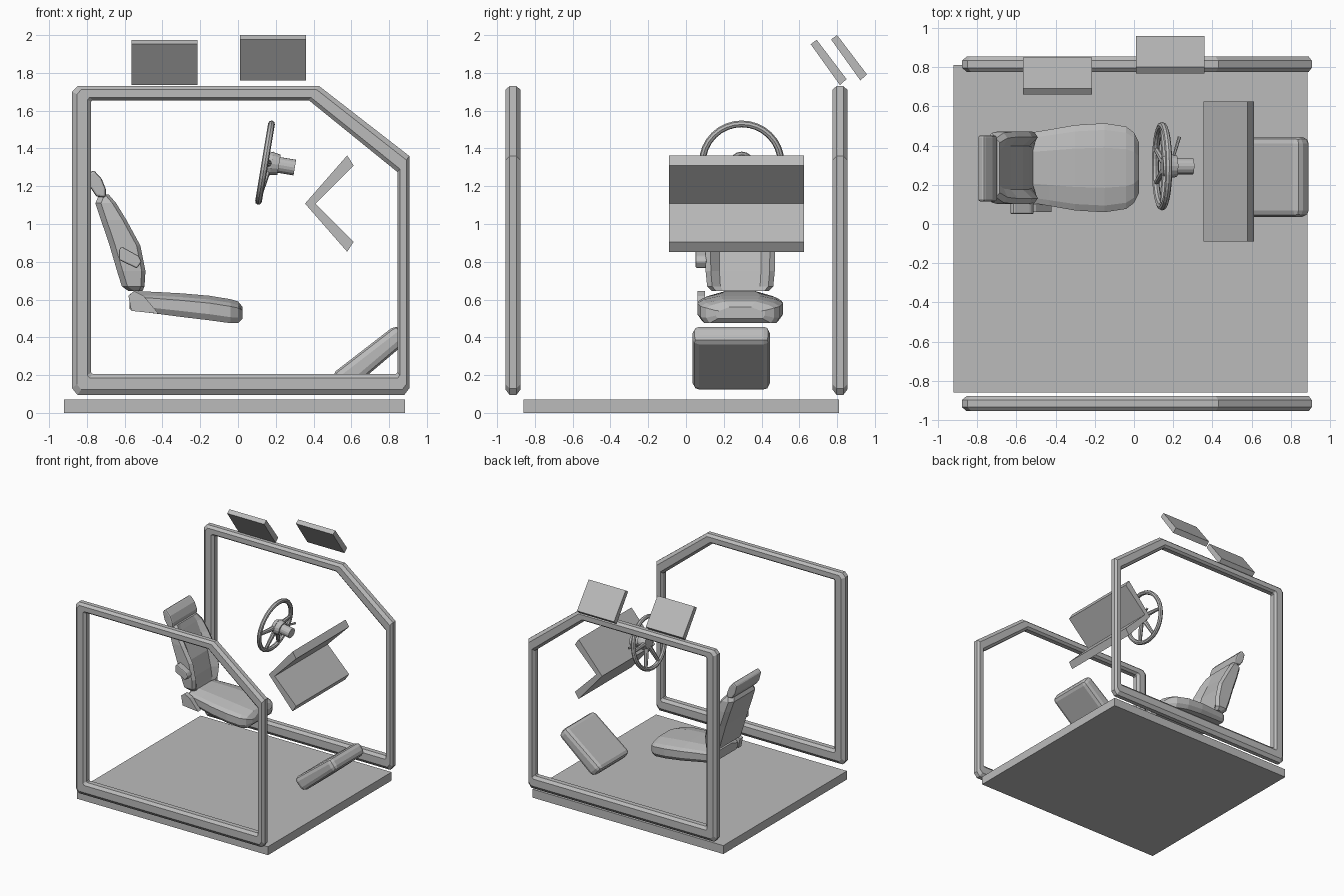
import bpy, bmesh, math
from mathutils import Vector, Matrix

cube = bpy.data.objects.get("Cube")
if cube:
    bpy.data.objects.remove(cube, do_unlink=True)

grey = bpy.data.materials.new("plain grey")
grey.use_nodes = True
grey.diffuse_color = (0.5, 0.5, 0.5, 1)
grey.node_tree.nodes["Principled BSDF"].inputs["Base Color"].default_value = (0.5, 0.5, 0.5, 1)


def finish(name, bm, bevel=0, segments=2):
    bmesh.ops.recalc_face_normals(bm, faces=bm.faces)
    mesh = bpy.data.meshes.new(name)
    bm.to_mesh(mesh)
    bm.free()
    mesh.materials.append(grey)
    obj = bpy.data.objects.new(name, mesh)
    bpy.context.collection.objects.link(obj)
    if bevel:
        mod = obj.modifiers.new("Bevel", 'BEVEL')
        mod.width, mod.segments = bevel, segments
    return obj


def loft(name, rings, closed=False, bevel=0):
    """Skin a list of equal rings; closed joins the last ring to the first."""
    bm = bmesh.new()
    loops = [[bm.verts.new(p) for p in ring] for ring in rings]
    pairs = list(zip(loops, loops[1:]))
    if closed:
        pairs.append((loops[-1], loops[0]))
    else:
        bm.faces.new(loops[0])
        bm.faces.new(loops[-1])
    n = len(loops[0])
    for a, b in pairs:
        for i in range(n):
            j = (i + 1) % n
            bm.faces.new((a[i], a[j], b[j], b[i]))
    return finish(name, bm, bevel)


def side_plate(name, profile, y0, y1, bevel=0):
    """Extrude an x-z profile across y."""
    return loft(name, [[(x, y, z) for x, z in profile] for y in (y0, y1)], bevel=bevel)


def box(name, lo, hi):
    x0, y0, z0 = lo
    x1, y1, z1 = hi
    return side_plate(name, [(x0, z0), (x1, z0), (x1, z1), (x0, z1)], y0, y1)


# Floor
box("floor", (-0.92, -0.86, 0), (0.885, 0.81, 0.072))

# Side frames: faceted bar between an inner and an outer outline
outer = [(-0.85, 0.095), (0.88, 0.095), (0.907, 0.13), (0.907, 1.36),
         (0.43, 1.73), (-0.85, 1.73), (-0.878, 1.70), (-0.878, 0.13)]
inner = [(-0.77, 0.207), (0.836, 0.207), (0.844, 0.215), (0.844, 1.275),
         (0.375, 1.655), (-0.77, 1.655), (-0.778, 1.647), (-0.778, 0.215)]
section = [(0, -0.02), (0.2, -0.039), (0.75, -0.039), (1, -0.018),
           (1, 0.018), (0.75, 0.039), (0.2, 0.039), (0, 0.02)]
for name, yc in (("right_frame", -0.916), ("left_frame", 0.815)):
    rings = [[(a + (c - a) * t, yc + w, b + (d - b) * t) for t, w in section]
             for (a, b), (c, d) in zip(inner, outer)]
    loft(name, rings, closed=True)

# Console: two panels meeting in a V
for name, s in (("upper_console_panel", 1), ("lower_console_panel", -1)):
    profile = [(0.355, 0), (0.41, 0), (0.612, 0.202), (0.578, 0.255)]
    side_plate(name, [(x, 1.108 + s * z) for x, z in profile], -0.09, 0.626)

# Overhead screens, leaning forward
for name, x0, x1, dy, dz in (("overhead_screen_right", -0.565, -0.215, 0, 0),
                             ("overhead_screen_left", 0.01, 0.36, 0.108, 0.025)):
    lean = [(0.66, 1.952), (0.692, 1.975), (0.85, 1.767), (0.815, 1.735)]
    loft(name, [[(x, y + dy, z + dz) for y, z in lean] for x in (x0, x1)])

# Foot pedal
side_plate("foot_pedal", [(0.58, 0.11), (0.905, 0.385), (0.84, 0.47), (0.49, 0.20)],
           0.035, 0.445, bevel=0.035)

# Seat cushion: sections from back to front (x, half width, top, bottom)
mid = 0.287
rings = []
for x, w, top, bot in ((-0.575, 0.165, 0.625, 0.55), (-0.55, 0.175, 0.645, 0.54),
                       (-0.43, 0.195, 0.64, 0.525), (-0.3, 0.218, 0.633, 0.508),
                       (-0.15, 0.227, 0.62, 0.49), (-0.04, 0.21, 0.602, 0.475),
                       (0.0, 0.18, 0.59, 0.475), (0.025, 0.13, 0.56, 0.50)):
    h = top - bot
    half = [(0.9 * w, bot), (w, bot + 0.25 * h), (w, bot + 0.7 * h), (0.85 * w, top - 0.02), (0.45 * w, top)]
    rings.append([(x, mid + y, z) for y, z in half] + [(x, mid - y, z) for y, z in reversed(half)])
loft("seat_cushion", rings)

# Seat back: sections from bottom to top (z, back x, front x, half width, recess)
rings = []
for z, back, front, w, dip in ((0.645, -0.58, -0.505, 0.15, 0.01), (0.67, -0.615, -0.495, 0.175, 0.025),
                               (0.75, -0.64, -0.49, 0.183, 0.045), (0.886, -0.68, -0.517, 0.185, 0.05),
                               (1.02, -0.725, -0.59, 0.185, 0.04), (1.11, -0.755, -0.645, 0.178, 0.02),
                               (1.157, -0.735, -0.685, 0.15, 0.0)):
    half = [(back, 0.8 * w), (back + 0.03, w), (front - 0.02, w), (front, 0.85 * w), (front - dip, 0.6 * w)]
    rings.append([(x, mid + y, z) for x, y in half] + [(x, mid - y, z) for x, y in reversed(half)])
loft("seat_back", rings)

# Headrest, armrest stub and hinge cover
side_plate("headrest", [(-0.797, 1.26), (-0.765, 1.287), (-0.722, 1.24), (-0.70, 1.185),
                        (-0.70, 1.14), (-0.75, 1.145), (-0.78, 1.19)], 0.115, 0.452, bevel=0.012)
side_plate("armrest", [(-0.63, 0.81), (-0.535, 0.765), (-0.51, 0.80), (-0.525, 0.83),
                       (-0.615, 0.88), (-0.63, 0.865)], 0.05, 0.11, bevel=0.008)
side_plate("hinge_cover", [(-0.58, 0.62), (-0.565, 0.54), (-0.42, 0.525), (-0.50, 0.62),
                           (-0.55, 0.645)], 0.06, 0.10)

# Steering wheel: built along local z, then tilted so z runs forward along the column
wheel = Matrix.Translation((0.143, 0.295, 1.325)) @ Matrix.Rotation(math.radians(99.5), 4, 'Y')


def rod(name, start, end, r0, r1, sides=12):
    """Tapered rod between two points in wheel space."""
    a, b = Vector(start), Vector(end)
    bm = bmesh.new()
    bmesh.ops.create_cone(bm, cap_ends=True, segments=sides, radius1=r0, radius2=r1, depth=(b - a).length)
    turn = (b - a).to_track_quat('Z', 'Y').to_matrix().to_4x4()
    bm.transform(wheel @ Matrix.Translation((a + b) / 2) @ turn)
    return finish(name, bm)


rings = []
for i in range(32):
    a = math.tau * i / 32
    ring = []
    for j in range(8):
        b = math.tau * j / 8
        r = 0.208 + 0.018 * math.cos(b)
        ring.append(wheel @ Vector((r * math.cos(a), r * math.sin(a), 0.018 * math.sin(b))))
    rings.append(ring)
loft("steering_wheel_rim", rings, closed=True)
rod("wheel_hub", (0, 0, 0.0), (0, 0, 0.035), 0.05, 0.065, 16)
rod("column_cover", (0, 0, 0.035), (0, 0, 0.075), 0.062, 0.055, 16)
rod("steering_column", (0, 0, 0.07), (0, 0, 0.16), 0.042, 0.042, 16)
for i, deg in enumerate((90, 270, 25, -25)):
    # local +x points down, local y runs across
    d = Vector((math.cos(math.radians(deg)), math.sin(math.radians(deg)), 0))
    rod(f"wheel_spoke_{i + 1}", d * 0.04 + Vector((0, 0, 0.018)), d * 0.205, 0.02, 0.013, 8)
rod("indicator_stalk", (0, 0.05, 0.06), (0, 0.15, 0.09), 0.007, 0.009, 6)
